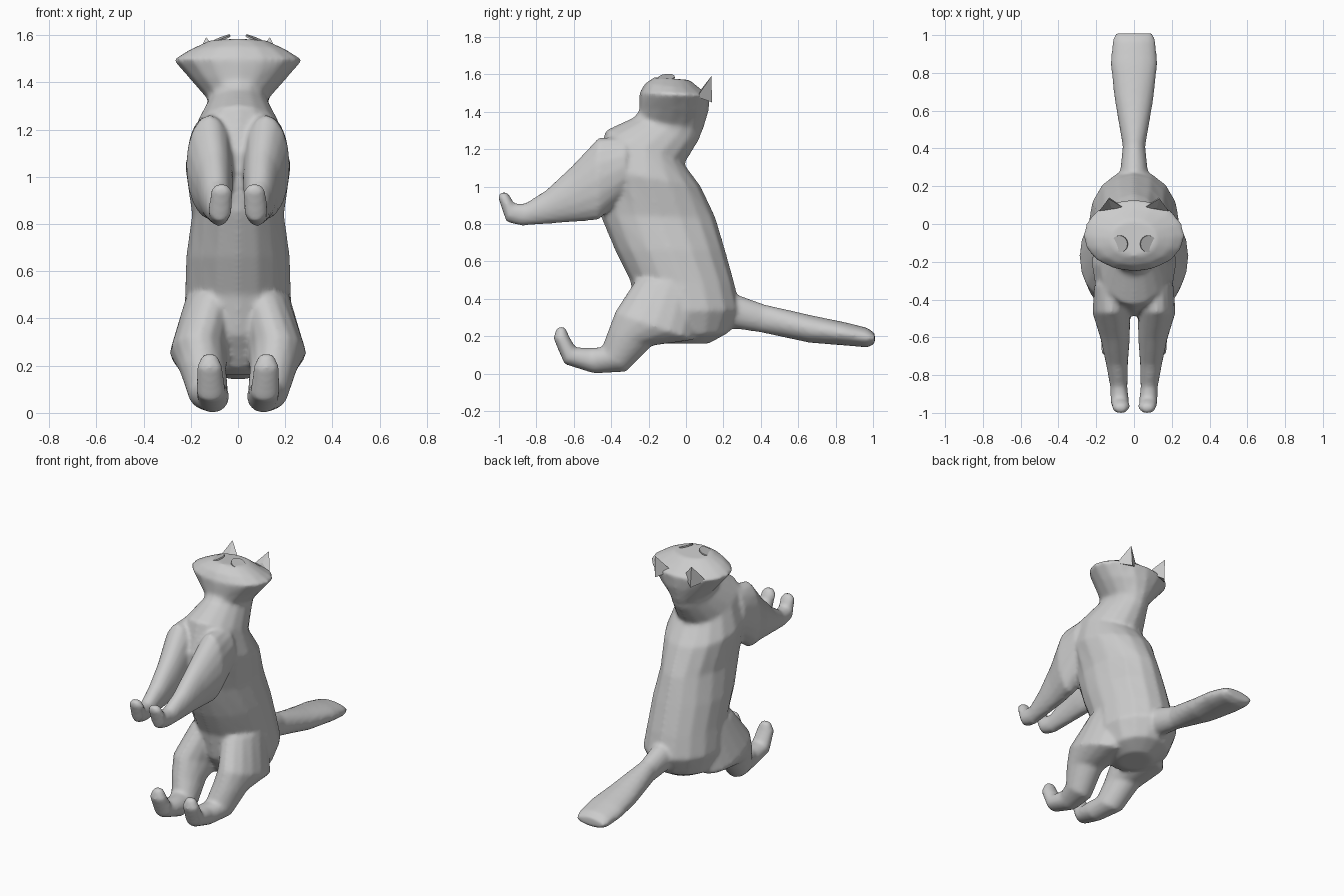
import bpy, bmesh, math
from mathutils import Vector, Euler

if "Cube" in bpy.data.objects:
    bpy.data.objects.remove(bpy.data.objects["Cube"], do_unlink=True)


def material(name, value):
    m = bpy.data.materials.new(name)
    m.use_nodes = True
    colour = (value, value, value, 1)
    m.diffuse_color = colour
    m.node_tree.nodes["Principled BSDF"].inputs["Base Color"].default_value = colour
    return m


fur = material("grey_fur", 0.6)
eye_grey = material("eye_grey", 0.5)


def add_object(name, bm, mat):
    bmesh.ops.recalc_face_normals(bm, faces=bm.faces)
    mesh = bpy.data.meshes.new(name)
    bm.to_mesh(mesh)
    bm.free()
    mesh.materials.append(mat)
    obj = bpy.data.objects.new(name, mesh)
    bpy.context.collection.objects.link(obj)
    return obj


def loft(bm, rings, side=1, sides=16):
    """Skin oval rings: (front y, front z, back y, back z, centre x, half width)."""
    loops = []
    for fy, fz, by, bz, cx, half in rings:
        front, back = Vector((side * cx, fy, fz)), Vector((side * cx, by, bz))
        mid, reach = (front + back) / 2, (front - back) / 2
        loop = []
        for i in range(sides):
            a = math.tau * i / sides
            loop.append(bm.verts.new(mid + reach * math.cos(a) + Vector((half * math.sin(a), 0, 0))))
        loops.append(loop)
    for a, b in zip(loops, loops[1:]):
        for i in range(sides):
            j = (i + 1) % sides
            bm.faces.new((a[i], a[j], b[j], b[i]))
    bm.faces.new(loops[0])
    bm.faces.new(loops[-1])


torso = [
    (-.24, 1.42, .10, 1.34, 0, .13),
    (-.28, 1.37, .07, 1.25, 0, .13),
    (-.43, 1.30, -.01, 1.12, 0, .18),
    (-.49, 1.10, .08, 1.00, 0, .225),
    (-.46, .85, .16, .83, 0, .195),
    (-.38, .66, .21, .66, 0, .22),
    (-.30, .50, .26, .48, 0, .225),
    (-.27, .33, .29, .34, 0, .24),
    (-.18, .19, .23, .22, 0, .19),
    (-.10, .16, .12, .16, 0, .10),
]
head = [
    (-.25, 1.34, .09, 1.30, 0, .12),
    (-.25, 1.42, .12, 1.40, 0, .20),
    (-.25, 1.50, .13, 1.49, 0, .275),
    (-.22, 1.55, .08, 1.52, 0, .21),
    (-.17, 1.585, .02, 1.57, 0, .12),
]
tail = [
    (.20, .42, .18, .24, 0, .09),
    (.28, .42, .26, .24, 0, .075),
    (.42, .37, .40, .22, 0, .06),
    (.68, .31, .66, .165, 0, .105),
    (.85, .275, .85, .15, 0, .125),
    (.97, .245, .97, .14, 0, .115),
    (1.01, .215, 1.01, .16, 0, .10),
]
arm = [
    (-.32, 1.27, -.32, .95, .11, .10),
    (-.47, 1.26, -.47, .82, .12, .10),
    (-.61, 1.11, -.60, .81, .10, .078),
    (-.75, .98, -.74, .80, .09, .058),
    (-.86, .91, -.88, .79, .08, .045),
    (-.92, .91, -.96, .81, .075, .05),
    (-.935, .94, -1.005, .94, .07, .048),
    (-.955, .97, -.995, .97, .07, .025),
]
leg = [
    (-.27, .50, .10, .48, .11, .11),
    (-.38, .33, .04, .18, .165, .125),
    (-.42, .22, -.18, .15, .15, .10),
    (-.45, .14, -.32, .01, .125, .085),
    (-.51, .14, -.49, 0, .105, .068),
    (-.59, .14, -.65, .05, .115, .062),
    (-.625, .20, -.71, .19, .12, .055),
    (-.645, .25, -.69, .25, .12, .03),
]

# Body: overlapping lofts fused into one skin and softened
bm = bmesh.new()
for rings in (torso, head, tail):
    loft(bm, rings)
for side in (1, -1):
    loft(bm, arm, side)
    loft(bm, leg, side)
body = add_object("body", bm, fur)
bpy.context.view_layer.objects.active = body
body.select_set(True)
fuse = body.modifiers.new("fuse", 'REMESH')
fuse.mode = 'VOXEL'
fuse.voxel_size = 0.012
fuse.use_smooth_shade = True
soften = body.modifiers.new("soften", 'SMOOTH')
soften.factor = 0.5
soften.iterations = 8

for side, label in ((1, "left"), (-1, "right")):
    # Ears: pointed cups with a hollow facing forward
    bm = bmesh.new()
    points = [(.19, .06, 1.48), (.045, .08, 1.49), (.13, .14, 1.45), (.135, .135, 1.59), (.12, .085, 1.525)]
    outer, inner, back, tip, hollow = [bm.verts.new((side * x, y, z)) for x, y, z in points]
    for face in ((outer, hollow, tip), (hollow, inner, tip), (inner, back, tip),
                 (back, outer, tip), (outer, inner, hollow), (outer, back, inner)):
        bm.faces.new(face)
    add_object(label + "_ear", bm, fur)

    # Eyes: thin discs leaning outward
    bm = bmesh.new()
    bmesh.ops.create_cone(bm, cap_ends=True, segments=16, radius1=.045, radius2=.045, depth=.008)
    eye = add_object(label + "_eye", bm, eye_grey)
    eye.location = (side * .075, -.105, 1.582)
    eye.rotation_euler = Euler((.1, side * .38, 0))
